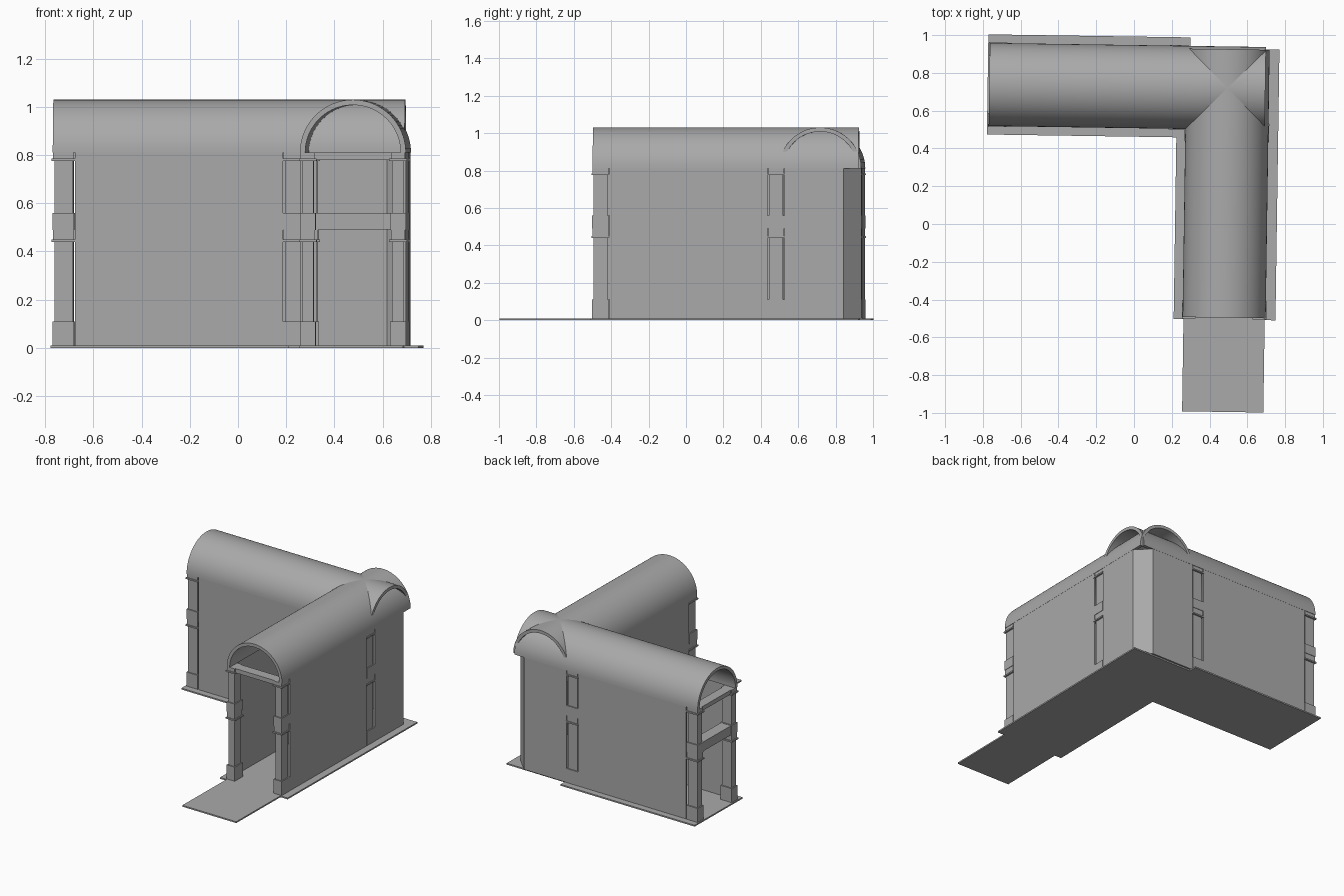
import bpy, bmesh, math
from mathutils import Matrix, Vector

old = bpy.data.objects.get("Cube")
if old:
    bpy.data.objects.remove(old, do_unlink=True)

# One plain stone colour
stone = bpy.data.materials.new("grey_stone")
stone.use_nodes = True
GREY = (0.4, 0.4, 0.4, 1)
stone.diffuse_color = GREY
stone.node_tree.nodes["Principled BSDF"].inputs["Base Color"].default_value = GREY

# Everything is laid out around the corner crossing, then turned slightly
PLACE = Matrix.Translation((0.495, 0.72, 0)) @ Matrix.Rotation(-0.0148, 4, 'Z')
SWAP = Matrix(((0, 1, 0, 0), (1, 0, 0, 0), (0, 0, 1, 0), (0, 0, 0, 1)))
HALF = 0.22      # half width of a passage
SPRING = 0.81    # height where the vault starts
WEST, FRONT = -1.265, -1.222


def finish(name, bm, swap=False):
    if swap:
        bm.transform(SWAP)
    bm.transform(PLACE)
    bmesh.ops.recalc_face_normals(bm, faces=bm.faces)
    mesh = bpy.data.meshes.new(name)
    bm.to_mesh(mesh)
    bm.free()
    mesh.materials.append(stone)
    obj = bpy.data.objects.new(name, mesh)
    bpy.context.collection.objects.link(obj)
    return obj


def add_box(bm, x0, x1, y0, y1, z0, z1):
    size = Matrix.Diagonal((x1 - x0, y1 - y0, z1 - z0, 1))
    mid = Matrix.Translation(((x0 + x1) / 2, (y0 + y1) / 2, (z0 + z1) / 2))
    bmesh.ops.create_cube(bm, size=1, matrix=mid @ size)


def slab(name, *bounds):
    bm = bmesh.new()
    add_box(bm, *bounds, 0, 0.01)
    finish(name, bm)


def wall(name, points):
    """Thin wall following a plan polyline."""
    bm = bmesh.new()
    rows = [[bm.verts.new((x, y, z)) for x, y in points] for z in (0.01, SPRING)]
    for i in range(len(points) - 1):
        bm.faces.new((rows[0][i], rows[0][i + 1], rows[1][i + 1], rows[1][i]))
    mod = finish(name, bm).modifiers.new("thickness", 'SOLIDIFY')
    mod.thickness = 0.012
    mod.offset = 0
    mod.use_even_offset = True


def vault(name, start, end, swap):
    """Half-round barrel shell running along x, or along y when swapped."""
    bm = bmesh.new()
    steps = 40
    ring = []
    for radius, order in ((HALF, range(steps + 1)), (0.198, range(steps, -1, -1))):
        for i in order:
            a = math.pi * i / steps
            ring.append((radius * math.cos(a), SPRING + radius * math.sin(a)))
    ends = [[bm.verts.new((x, y, z)) for y, z in ring] for x in (start, end)]
    count = len(ring)
    for i in range(count):
        j = (i + 1) % count
        bm.faces.new((ends[0][i], ends[0][j], ends[1][j], ends[1][i]))
    for e in ends:
        for i in range(steps):
            k = count - 1 - i
            bm.faces.new((e[i], e[i + 1], e[k - 1], e[k]))
    obj = finish(name, bm, swap)
    bpy.ops.object.select_all(action='DESELECT')
    obj.select_set(True)
    bpy.context.view_layer.objects.active = obj
    bpy.ops.object.shade_smooth_by_angle(angle=math.radians(35))


# Pillar stages: bottom, top, and how far each stands out
STAGES = [(0.01, 0.11, 0), (0.11, 0.44, -0.008), (0.44, 0.45, 0.004),
          (0.45, 0.49, -0.003), (0.49, 0.56, 0), (0.56, 0.775, -0.008),
          (0.775, 0.785, 0.004), (0.785, SPRING, -0.003)]


def frame(name, centre, swap, mid_beam):
    """Pair of pillars across a passage, joined by beams."""
    for side, label in ((-1, "a"), (1, "b")):
        bm = bmesh.new()
        for z0, z1, grow in STAGES:
            w = 0.045 + grow
            y0, y1 = sorted((side * (0.155 - grow), side * (HALF + grow)))
            add_box(bm, centre - w, centre + w, y0, y1, z0, z1)
        finish(f"{name}_pillar_{label}", bm, swap)
    beams = [("tie", 0.78, SPRING, 0.035)]
    if mid_beam:
        beams.append(("mid", 0.492, 0.558, 0.04))
    for label, z0, z1, w in beams:
        bm = bmesh.new()
        add_box(bm, centre - w, centre + w, -0.165, 0.165, z0, z1)
        finish(f"{name}_{label}_beam", bm, swap)


# Floor
slab("west_floor", -1.27, -0.2, -0.265, 0.265)
slab("front_floor", -0.267, 0.272, -1.226, 0.207)
slab("entrance_path", -0.215, 0.215, -1.715, -1.22)

# Pillar frames
west_mid, front_mid = -0.26, -0.235
frame("west_end", WEST + 0.048, False, True)
frame("west_inner", west_mid, False, True)
frame("front_end", FRONT + 0.048, True, False)
frame("front_inner", front_mid, True, True)

# Walls between the frames, with a cut outer corner
w = HALF - 0.007
gap = 0.045
for side, label in ((-w, "inner"), (w, "outer")):
    wall(f"west_{label}_wall", [(WEST + 0.097, side), (west_mid - gap, side)])
    wall(f"front_{label}_wall", [(side, FRONT + 0.097), (side, front_mid - gap)])
cut = 0.122
wall("corner_wall", [(w, front_mid + gap), (w, cut), (cut, w), (west_mid + gap, w)])

# Crossing barrel vaults
vault("west_vault", WEST + 0.004, 0.2, False)
vault("front_vault", FRONT + 0.006, 0.205, True)
